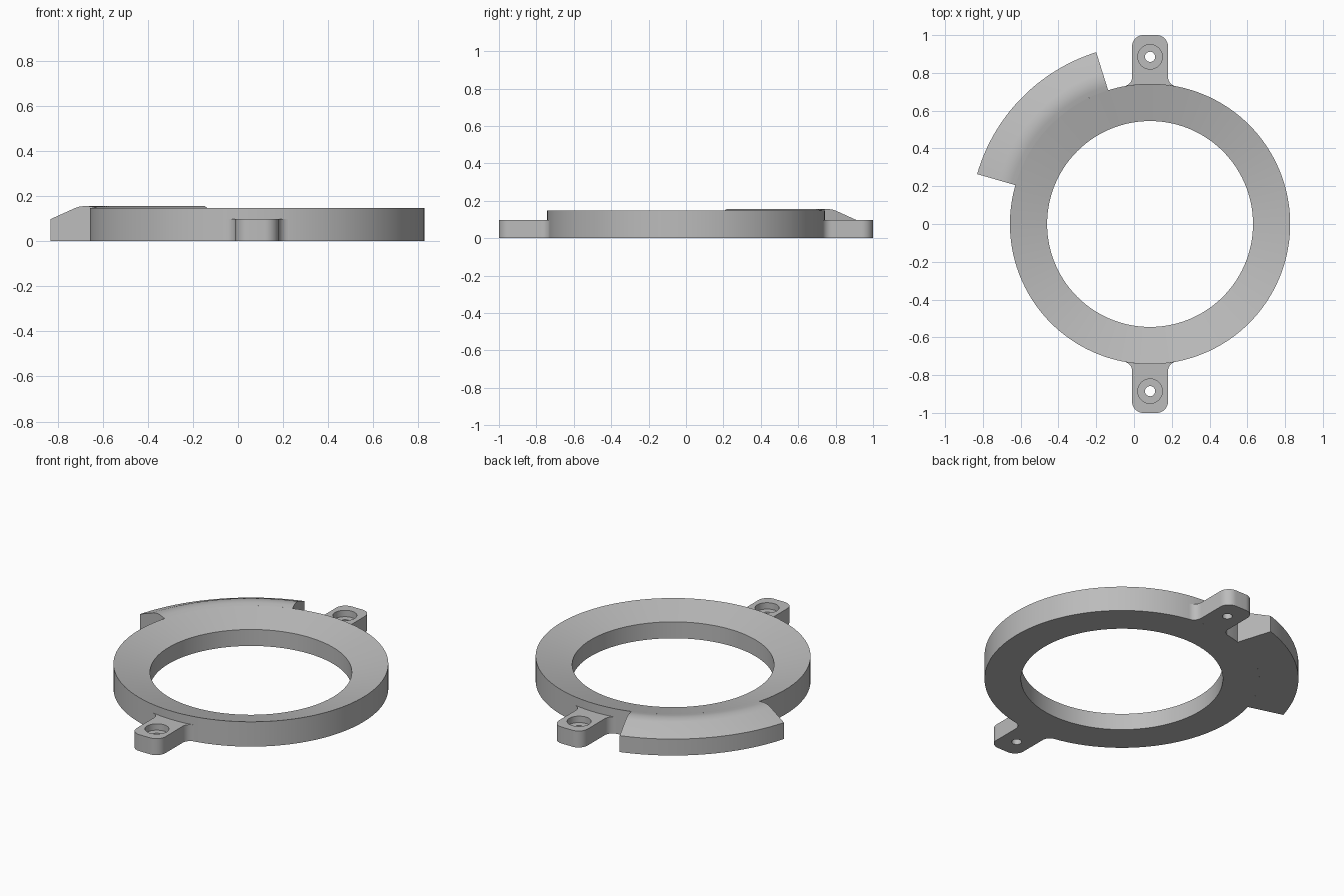
import bpy, bmesh
from math import sin, cos, pi, radians, sqrt, atan2

cube = bpy.data.objects.get("Cube")
if cube:
    bpy.data.objects.remove(cube)

CX = 0.085            # ring centre
R_OUT, R_IN = 0.742, 0.545
H_RIM, H_LOW = 0.148, 0.098

grey = bpy.data.materials.new("plain_grey")
grey.use_nodes = True
colour = (0.5, 0.5, 0.5, 1)
grey.diffuse_color = colour
grey.node_tree.nodes["Principled BSDF"].inputs["Base Color"].default_value = colour


def finish(name, bm, at=(CX, 0, 0)):
    bmesh.ops.recalc_face_normals(bm, faces=bm.faces)
    mesh = bpy.data.meshes.new(name)
    bm.to_mesh(mesh)
    bm.free()
    obj = bpy.data.objects.new(name, mesh)
    obj.location = at
    bpy.context.collection.objects.link(obj)
    mesh.materials.append(grey)
    return obj


def smooth(obj):
    bpy.ops.object.select_all(action="DESELECT")
    obj.select_set(True)
    bpy.context.view_layer.objects.active = obj
    bpy.ops.object.shade_smooth_by_angle(angle=radians(25))


def revolve(name, profile, start, end, steps):
    """Sweep a closed (radius, height) profile about z; caps a partial sweep."""
    bm = bmesh.new()
    full = end - start >= 360
    rows = []
    for i in range(steps if full else steps + 1):
        a = radians(start + (end - start) * i / steps)
        rows.append([bm.verts.new((r * cos(a), r * sin(a), z)) for r, z in profile])
    n = len(profile)
    for i in range(steps):
        p, q = rows[i], rows[(i + 1) % len(rows)]
        for j in range(n):
            k = (j + 1) % n
            bm.faces.new((p[j], p[k], q[k], q[j]))
    if not full:
        bm.faces.new(rows[0])
        bm.faces.new(rows[-1])
    return finish(name, bm)


def arc(cx, cy, r, a0, a1, n=10):
    return [(cx + r * cos(a0 + (a1 - a0) * i / n), cy + r * sin(a0 + (a1 - a0) * i / n))
            for i in range(n + 1)]


# Ring with a top that slopes down towards the opening
ring = revolve("ring", [(R_IN, 0), (R_OUT, 0), (R_OUT, H_RIM), (R_IN, H_LOW)], 0, 360, 160)
smooth(ring)

# Raised outer ramp with a rounded crest
ramp = revolve("ramp_segment",
               [(R_OUT, 0), (0.953, 0), (0.953, H_LOW), (0.84, 0.147), (0.825, 0.152),
                (0.805, 0.155), (0.785, 0.156), (0.765, 0.153), (R_OUT, H_RIM)],
               107.4, 163.9, 32)
smooth(ramp)


# Screw tabs with rounded ends, filleted roots and counterbored holes
def tab(name, side):
    half, corner, fillet = 0.095, 0.06, 0.05
    fx = half + fillet
    fy = sqrt((R_OUT + fillet) ** 2 - fx ** 2)
    edge = arc(fx, fy, fillet, atan2(-fy, -fx) + 2 * pi, pi)
    edge += arc(half - corner, 1 - corner, corner, 0, pi / 2)
    root = atan2(fy, fx)
    outline = edge + [(-x, y) for x, y in reversed(edge)]
    outline += arc(0, 0, R_OUT, pi - root, root, 16)[1:-1]
    bm = bmesh.new()
    base = bm.faces.new([bm.verts.new((x, side * y, 0)) for x, y in outline])
    made = bmesh.ops.extrude_face_region(bm, geom=[base])["geom"]
    bmesh.ops.translate(bm, vec=(0, 0, H_LOW),
                        verts=[v for v in made if isinstance(v, bmesh.types.BMVert)])
    obj = finish(name, bm)

    floor = 0.06
    profile = [(0.001, -0.05), (0.027, -0.05), (0.027, floor), (0.065, floor),
               (0.065, 0.2), (0.001, 0.2)]
    cutter = revolve("hole_cutter", profile[1:5], 0, 360, 40)
    bm = bmesh.new()
    bm.from_mesh(cutter.data)
    bmesh.ops.delete(bm, geom=[f for f in bm.faces
                               if max(v.co.z for v in f.verts) > 0.19
                               and min(v.co.z for v in f.verts) < 0], context="FACES")
    bmesh.ops.holes_fill(bm, edges=bm.edges)
    bmesh.ops.recalc_face_normals(bm, faces=bm.faces)
    bm.to_mesh(cutter.data)
    bm.free()
    cutter.location = (CX, side * 0.885, 0)
    cutter.hide_render = True
    mod = obj.modifiers.new("hole", "BOOLEAN")
    mod.object = cutter
    mod.solver = "EXACT"
    bpy.context.view_layer.objects.active = obj
    bpy.ops.object.modifier_apply(modifier=mod.name)
    bpy.data.objects.remove(cutter)
    smooth(obj)


tab("front_screw_tab", -1)
tab("back_screw_tab", 1)
